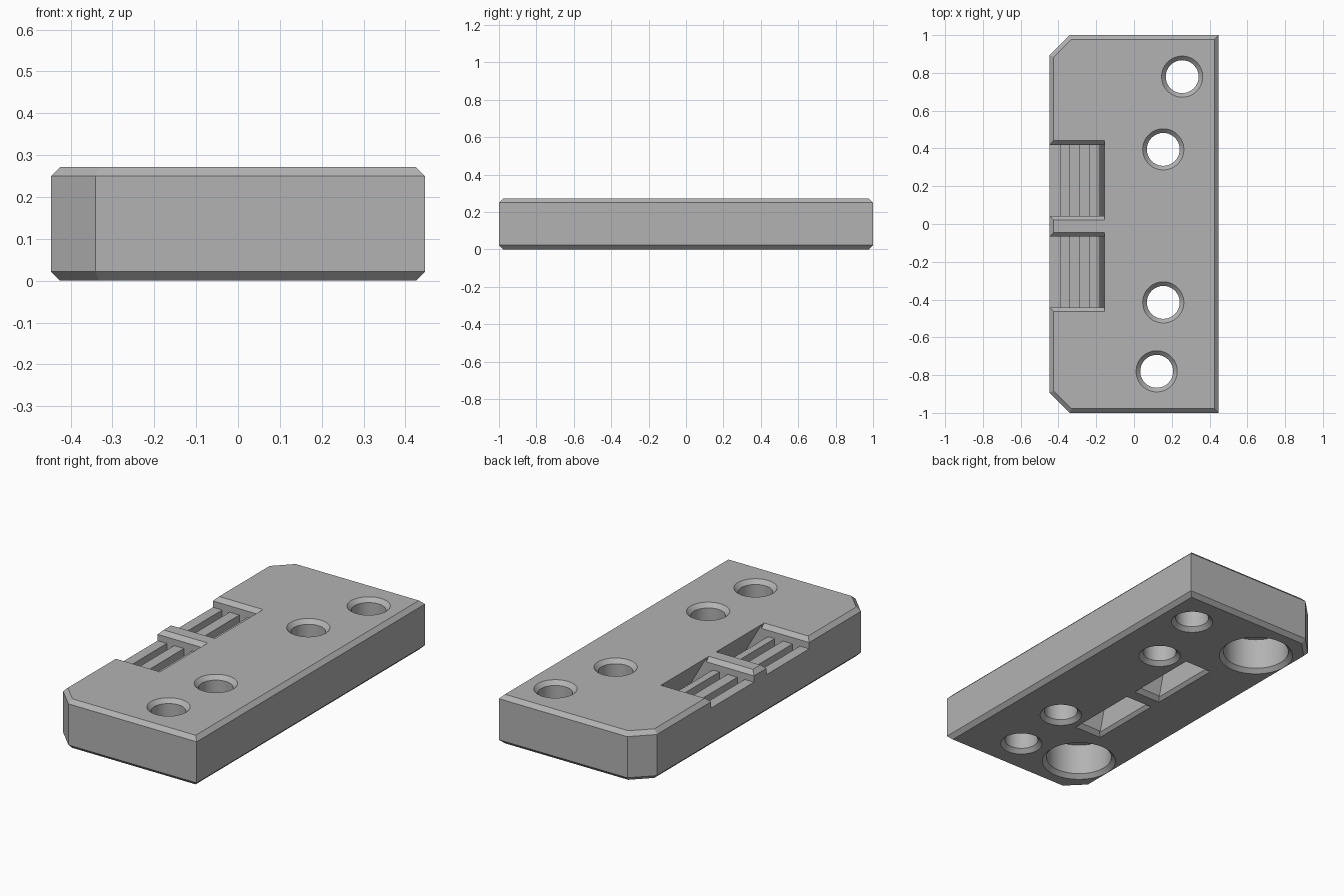
import bpy, bmesh, math

cube = bpy.data.objects.get("Cube")
if cube:
    bpy.data.objects.remove(cube, do_unlink=True)

H, BEV = 0.272, 0.022

grey = bpy.data.materials.new("plain_grey")
grey.use_nodes = True
colour = (0.45, 0.45, 0.45, 1)
grey.diffuse_color = colour
grey.node_tree.nodes["Principled BSDF"].inputs["Base Color"].default_value = colour


def loft(name, rings):
    """Closed solid through rings with equal point counts."""
    bm = bmesh.new()
    loops = [[bm.verts.new(p) for p in ring] for ring in rings]
    n = len(loops[0])
    for a, b in zip(loops, loops[1:]):
        for i in range(n):
            j = (i + 1) % n
            bm.faces.new((a[i], a[j], b[j], b[i]))
    bm.faces.new(loops[0][::-1])
    bm.faces.new(loops[-1])
    bmesh.ops.recalc_face_normals(bm, faces=bm.faces)
    mesh = bpy.data.meshes.new(name)
    bm.to_mesh(mesh)
    bm.free()
    mesh.materials.append(grey)
    obj = bpy.data.objects.new(name, mesh)
    bpy.context.collection.objects.link(obj)
    return obj


def outline(d, z):
    """Plate outline with two clipped corners, shrunk by d."""
    k = d * (math.sqrt(2) - 1)
    half = [(0.447 - d, 1 - d), (-0.34 + k, 1 - d), (-0.447 + d, 0.893 - k)]
    return [(x, y, z) for x, y in half] + [(x, -y, z) for x, y in reversed(half)]


def rect(x0, x1, y0, y1, z):
    return [(x0, y0, z), (x1, y0, z), (x1, y1, z), (x0, y1, z)]


def cut(cutter):
    mod = plate.modifiers.new("cut", "BOOLEAN")
    mod.operation, mod.solver, mod.object = "DIFFERENCE", "EXACT", cutter
    cutter.hide_render = True
    bpy.ops.object.modifier_apply(modifier=mod.name)
    bpy.data.objects.remove(cutter, do_unlink=True)


def round_cut(x, y, profile):
    turns = [math.tau * i / 64 for i in range(64)]
    cut(loft("round_cutter", [[(x + r * math.cos(t), y + r * math.sin(t), z)
                               for t in turns] for r, z in profile]))


# Bevelled plate
plate = loft("mounting_plate", [outline(BEV, 0), outline(0, BEV),
                                outline(0, H - BEV), outline(BEV, H)])
bpy.context.view_layer.objects.active = plate
plate.select_set(True)

# Screw holes, chamfered at both ends
r, e = 0.087, 0.01
for x, y in [(0.255, 0.78), (0.155, 0.395), (0.155, -0.415), (0.12, -0.78)]:
    round_cut(x, y, [(r + BEV + e, -e), (r, BEV), (r, H - BEV), (r + BEV + e, H + e)])

# Blind round recesses underneath
r = 0.171
for y in (-0.725, 0.725):
    round_cut(-0.23, y, [(r + BEV + e, -e), (r, BEV), (r, 0.195)])

# Toothed pockets that turn down into slanted slots
TOP, LOW = 0.215, 0.17
section = [(-0.5, 0.35), (-0.5, TOP)]
for x0, x1 in [(-0.39, -0.345), (-0.285, -0.235)]:
    section += [(x0, TOP), (x0, LOW), (x1, LOW), (x1, TOP)]
section += [(-0.2, TOP), (-0.185, 0.208), (-0.172, 0.19), (-0.165, 0.165),
            (-0.133, -0.01), (-0.01, -0.01), (-0.01, 0.02), (-0.155, H), (-0.155, 0.35)]
for y0, y1 in [(0.043, 0.419), (-0.441, -0.066)]:
    cut(loft("pocket_cutter", [[(x, y, z) for x, z in section] for y in (y0, y1)]))
    # Chamfers of the upper and lower openings
    g, o = 0.01, BEV + e
    cut(loft("upper_chamfer", [rect(-0.5, -0.155, y0 + g, y1 - g, H - BEV - g),
                               rect(-0.5, -0.155, y0 - o, y1 + o, H + e)]))
    cut(loft("lower_chamfer", [rect(-0.133 - o, -0.01 + o, y0 - o, y1 + o, -e),
                               rect(-0.133 + g, -0.01 - g, y0 + g, y1 - g, BEV + g)]))

bpy.ops.object.shade_smooth_by_angle(angle=math.radians(25))
